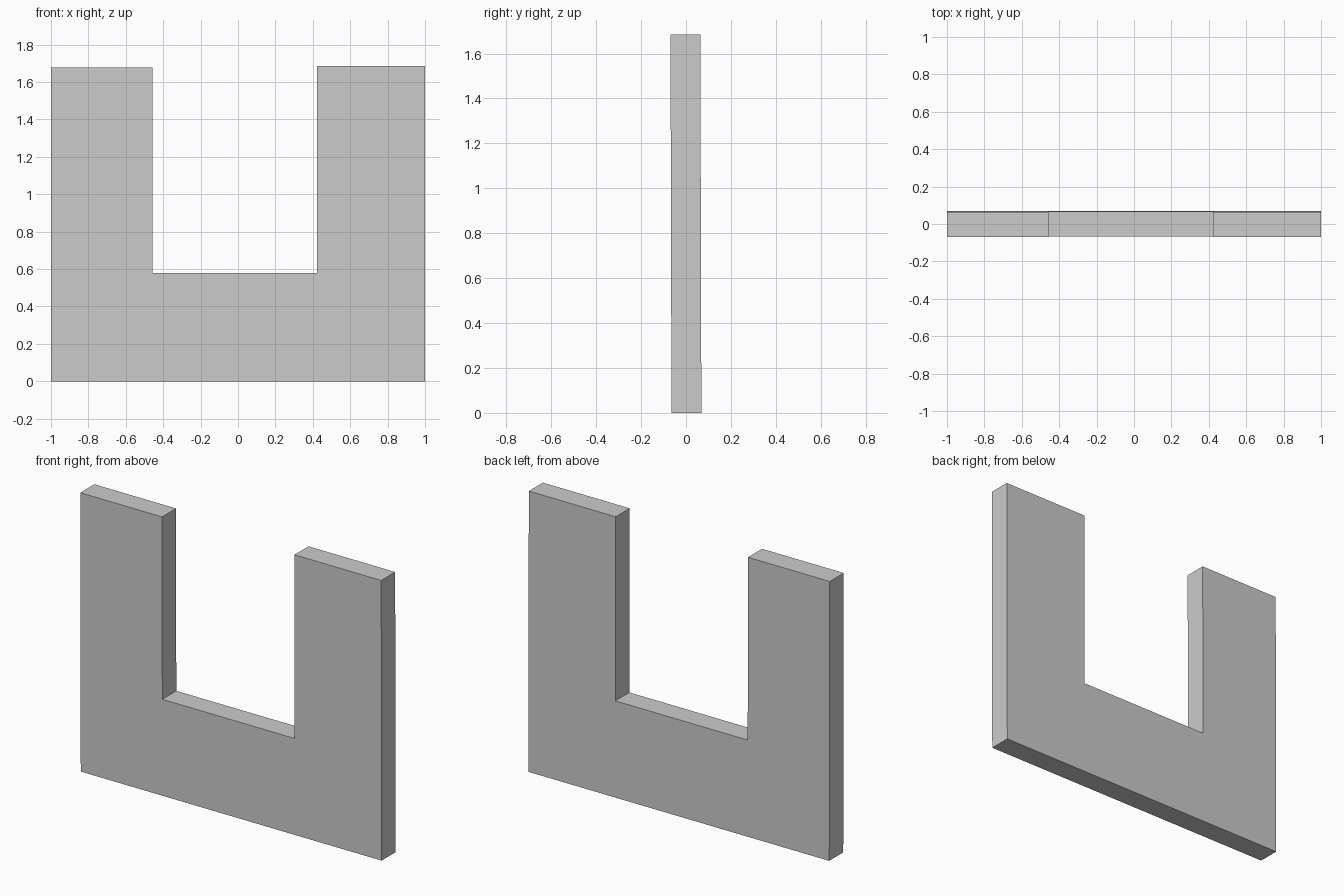
import bpy, bmesh

if "Cube" in bpy.data.objects:
    bpy.data.objects.remove(bpy.data.objects["Cube"])

# U-shaped outline (x, z), slightly uneven legs
profile = [(-1, 0), (1, 0), (1, 1.685), (0.423, 1.685),
           (0.423, 0.58), (-0.457, 0.58), (-0.457, 1.677), (-1, 1.677)]
FRONT, THICK, LEAN = -0.0645, 0.133, -0.0027

bm = bmesh.new()
face = bm.faces.new([bm.verts.new((x, FRONT, z)) for x, z in profile])

# Thicken the outline into a slab
ext = bmesh.ops.extrude_face_region(bm, geom=[face])
back = [g for g in ext["geom"] if isinstance(g, bmesh.types.BMVert)]
bmesh.ops.translate(bm, verts=back, vec=(0, THICK, 0))

# Very slight forward lean
for v in bm.verts:
    v.co.y += LEAN * v.co.z

bmesh.ops.recalc_face_normals(bm, faces=bm.faces)
mesh = bpy.data.meshes.new("notched_panel")
bm.to_mesh(mesh)
bm.free()
bpy.context.collection.objects.link(bpy.data.objects.new("notched_panel", mesh))
